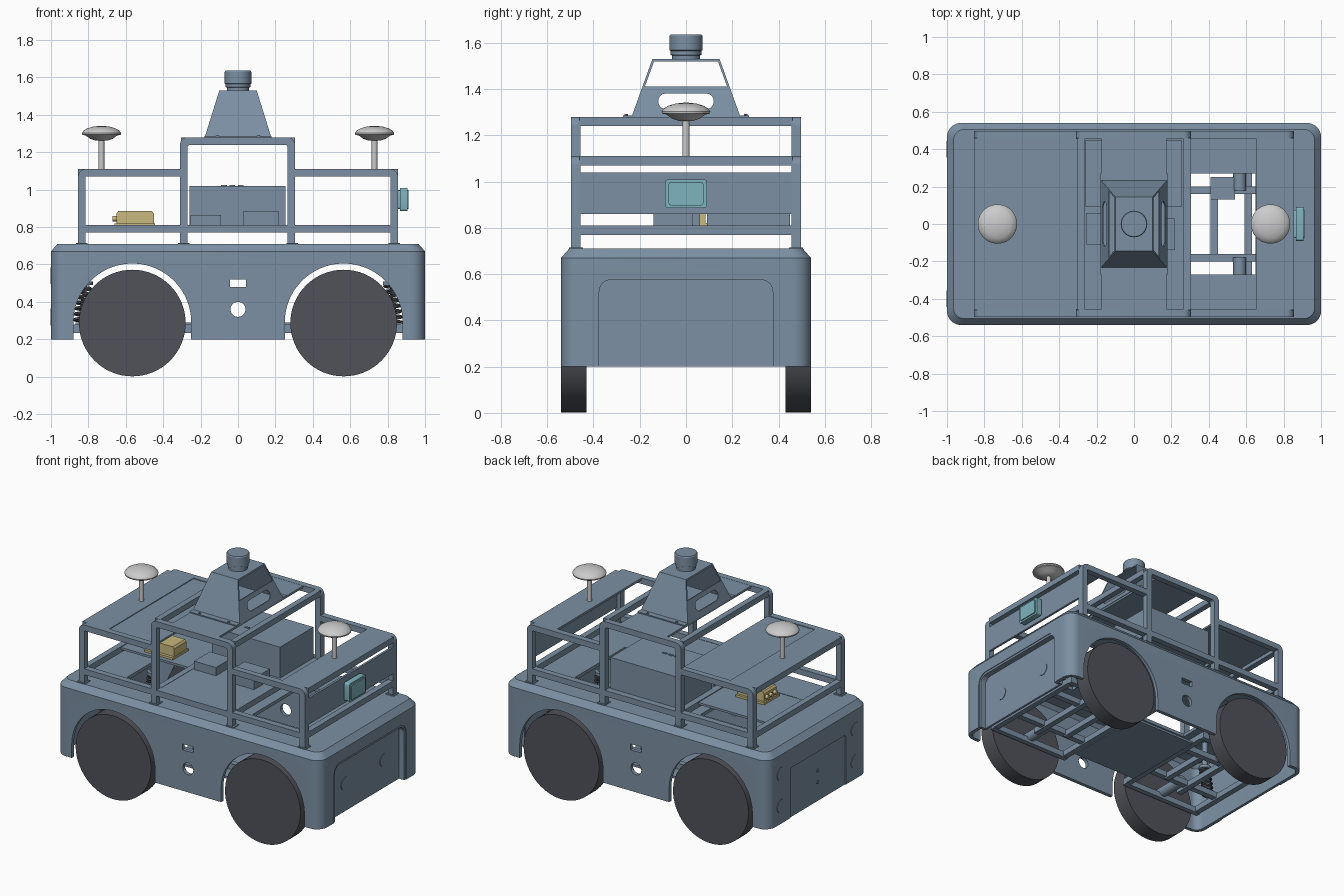
import bpy, bmesh, math

if "Cube" in bpy.data.objects:
    bpy.data.objects.remove(bpy.data.objects["Cube"])

def material(name, rgb):
    m = bpy.data.materials.new(name)
    m.diffuse_color = (*rgb, 1)
    m.use_nodes = True
    m.node_tree.nodes["Principled BSDF"].inputs["Base Color"].default_value = m.diffuse_color
    return m

BLUE = material("blue_grey", (0.20, 0.28, 0.37))
DARK = material("dark_rubber", (0.08, 0.085, 0.10))
PALE = material("pale_plastic", (0.62, 0.62, 0.62))
GOLD = material("sand_yellow", (0.58, 0.48, 0.21))
TEAL = material("teal", (0.21, 0.45, 0.52))

def finish(name, bm, mat, fix=True):
    if fix:
        bmesh.ops.recalc_face_normals(bm, faces=bm.faces)
    me = bpy.data.meshes.new(name)
    bm.to_mesh(me)
    bm.free()
    me.materials.append(mat)
    ob = bpy.data.objects.new(name, me)
    bpy.context.collection.objects.link(ob)
    return ob

def prism(name, pts, axis, lo, hi, mat=BLUE):
    """Extrude a 2D outline along one axis."""
    put = {'x': lambda a, b, t: (t, a, b), 'y': lambda a, b, t: (a, t, b),
           'z': lambda a, b, t: (a, b, t)}[axis]
    bm = bmesh.new()
    A, B = [[bm.verts.new(put(a, b, t)) for a, b in pts] for t in (lo, hi)]
    n = len(pts)
    bm.faces.new(A)
    bm.faces.new(B[::-1])
    for i in range(n):
        bm.faces.new((A[i], B[i], B[(i + 1) % n], A[(i + 1) % n]))
    return finish(name, bm, mat)

def box(name, x0, x1, y0, y1, z0, z1, mat=BLUE):
    return prism(name, [(x0, y0), (x1, y0), (x1, y1), (x0, y1)], 'z', z0, z1, mat)

def arc(cx, cy, r, a0, a1, n):
    return [(cx + r * math.cos(math.radians(a0 + (a1 - a0) * i / n)),
             cy + r * math.sin(math.radians(a0 + (a1 - a0) * i / n))) for i in range(n + 1)]

def circle(cx, cy, r, n=32):
    return arc(cx, cy, r, 0, 360, n)[:-1]

def rounded(hx, hy, r, cx=0, cy=0, n=8):
    pts = []
    for sx, sy, a in ((1, -1, -90), (1, 1, 0), (-1, 1, 90), (-1, -1, 180)):
        pts += arc(cx + sx * (hx - r), cy + sy * (hy - r), r, a, a + 90, n)
    return pts

def arch(x0, x1, z0, z1, r, n=8):
    """Upside-down U outline, from bottom right to bottom left."""
    return ([(x1, z0)] + arc(x1 - r, z1 - r, r, 0, 90, n)
            + arc(x0 + r, z1 - r, r, 90, 180, n) + [(x0, z0)])

def hoop(x0, x1, z0, z1, r, w):
    return arch(x0, x1, z0, z1, r) + arch(x0 + w, x1 - w, z0, z1 - w, max(r - w, .015))[::-1]

def lathe(name, prof, x, mat, n=40):
    bm = bmesh.new()
    rings = [[bm.verts.new((x + a, b, z)) for a, b in circle(0, 0, r, n)] for r, z in prof]
    for p, q in zip(rings, rings[1:]):
        for i in range(n):
            bm.faces.new((p[i], p[(i + 1) % n], q[(i + 1) % n], q[i]))
    bm.faces.new(rings[0])
    bm.faces.new(rings[-1])
    return finish(name, bm, mat)

def apply_all(ob):
    me = bpy.data.meshes.new_from_object(ob.evaluated_get(bpy.context.evaluated_depsgraph_get()))
    ob.modifiers.clear()
    ob.data = me

def solidify(ob, t):
    m = ob.modifiers.new("thickness", 'SOLIDIFY')
    m.thickness, m.offset = t, -1
    apply_all(ob)

def cut(ob, cutter):
    cutter.hide_render = True
    m = ob.modifiers.new("cut", 'BOOLEAN')
    m.object, m.operation, m.solver = cutter, 'DIFFERENCE', 'EXACT'
    apply_all(ob)
    bpy.data.objects.remove(cutter)

# Body shell: hollow tub with chamfered top edge
bm = bmesh.new()
rings = [[bm.verts.new((x, y, z)) for x, y in rounded(1 - d, .54 - d, .075 - d * .6)]
         for z, d in ((.2, 0), (.67, 0), (.71, .035))]
for p, q in zip(rings, rings[1:]):
    for i in range(len(p)):
        j = (i + 1) % len(p)
        bm.faces.new((p[i], p[j], q[j], q[i]))
bm.faces.new(rings[-1])
shell = finish("body_shell", bm, BLUE, fix=False)
solidify(shell, .025)
for s in (-1, 1):
    cut(shell, prism("arch_cutter", [(s * .565 + .315, .1)] + arc(s * .565, .29, .315, 0, 180, 40)
                     + [(s * .565 - .315, .1)], 'y', -.7, .7))
    a, b = sorted((s * .3, s * .65))
    cut(shell, box("deck_cutter", a, b, -.27, .27, .6, .8))
cut(shell, prism("port_cutter", circle(0, .36, .04), 'y', -.7, .7))
cut(shell, box("slot_cutter", -.042, .042, -.7, .7, .48, .52))
cut(shell, prism("nose_cutter", arch(-.39, .39, .1, .59, .07), 'x', .9, 1.1))
cut(shell, prism("door_cutter", arch(-.3, .3, .1, .54, .02), 'x', -1.1, -.994))

# Recessed nose panel, lamps and rear details
prism("nose_frame", hoop(-.395, .395, .2, .595, .07, .02), 'x', .945, .995)
prism("nose_panel", arch(-.39, .39, .2, .59, .07), 'x', .94, .955)
for s in (-1, 1):
    prism("nose_lamp", circle(s * .21, .39, .043), 'x', .95, .959)
    for z in (.32, .54):
        prism("rear_lamp", circle(s * .4, z, .045), 'x', -1.003, -.98)
for z in (.33, .41):
    prism("door_bolt", circle(0, z, .012, 12), 'x', -.999, -.985)

# Wheels, axles, trailing arms and coil springs
for sx in (-1, 1):
    for sy in (-1, 1):
        y0, y1 = sorted((sy * .43, sy * .54))
        prism("wheel", circle(sx * .565, .287, .285, 64), 'y', y0, y1, DARK)
        y0, y1 = sorted((sy * .18, sy * .43))
        prism("axle", circle(sx * .565, .287, .035, 20), 'y', y0, y1)
        a, b = sorted((sx * .25, sx * .88))
        y0, y1 = sorted((sy * .375, sy * .41))
        box("trailing_arm", a, b, y0, y1, .235, .275)
        cu = bpy.data.curves.new("spring_path", 'CURVE')
        cu.dimensions, cu.bevel_depth, cu.bevel_resolution = '3D', .008, 1
        sp = cu.splines.new('POLY')
        sp.points.add(112)
        for i, p in enumerate(sp.points):
            t = i / 112
            p.co = (sx * (.845 - .03 * t) + .033 * math.cos(t * 44), sy * .25 + .033 * math.sin(t * 44),
                    .29 + .21 * t, 1)
        tmp = bpy.data.objects.new("spring_curve", cu)
        bpy.context.collection.objects.link(tmp)
        me = bpy.data.meshes.new_from_object(tmp.evaluated_get(bpy.context.evaluated_depsgraph_get()))
        bpy.data.objects.remove(tmp)
        me.materials.append(DARK)
        bpy.context.collection.objects.link(bpy.data.objects.new("coil_spring", me))
        lathe("spring_seat", [(.04, .49), (.04, .51), (.02, .51), (.02, .69)], sx * .815, BLUE, 20).location.y = sy * .25

# Chassis frame
for s in (-1, 1):
    box("chassis_rail", -.87, .87, s * .18 - .02, s * .18 + .02, .25, .29)
    for x, h in ((.27, .41), (.43, .18), (.61, .27), (.86, .41)):
        box("chassis_crossbar", s * x - .02, s * x + .02, -h, h, .24, .28)
box("battery_tray", -.25, .25, -.3, .3, .235, .25)
box("chassis_bracket", .41, .54, .13, .25, .29, .305)

# Side hoops and lower rails
W = .04
for s in (-1, 1):
    y0, y1 = sorted((s * .455, s * .497))
    prism("tall_hoop", hoop(-.31, .305, .7, 1.28, .04, W), 'y', y0, y1)
    for d in (-1, 1):
        outer = [(.855, .7)] + arc(.815, 1.07, .04, 0, 90, 6) + [(.29, 1.11), (.29, 1.07), (.815, 1.07), (.815, .7)]
        prism("low_hoop", [(d * x, z) for x, z in outer], 'y', y0, y1)
        for x in (.29, .835):
            box("post_foot", d * x - .03, d * x + .03, s * .476 - .03, s * .476 + .03, .705, .715)
    box("lower_rail", -.83, .83, y0, y1, .77, .81)
    # Crossbars between the two sides
    for x, z in ((.285, 1.24), (.285, .77), (.835, 1.07), (.835, .77)):
        box("crossbar", s * x - .02, s * x + .02, -.46, .46, z, z + W)
    # Antenna shelf, pole and dish
    a, b = sorted((s * .655, s * .82))
    box("antenna_shelf", a, b, -.456, .456, 1.095, 1.11)
    lathe("antenna_pole", [(.015, 1.1), (.015, 1.28)], s * .73, PALE, 20)
    lathe("antenna_dome", [(.03, 1.262), (.06, 1.272), (.085, 1.29), (.104, 1.294), (.105, 1.302),
                           (.096, 1.316), (.075, 1.328), (.045, 1.337), (.01, 1.341)], s * .73, PALE)

# Panels
box("rear_roof_panel", -.655, -.3, -.456, .456, 1.092, 1.105)
box("front_plate", .84, .855, -.46, .46, .86, 1.04)
box("platform", -.305, .305, -.456, .456, .79, .808)
box("rear_shelf", -.82, -.3, -.1, .3, .79, .805)
box("mast_shelf", -.175, .175, -.46, .46, 1.265, 1.279)

# Equipment boxes
box("large_equipment_box", -.26, .255, .09, .45, .805, 1.02)
box("small_box_rear", -.255, -.09, -.11, .06, .805, .865)
box("small_box_front", .03, .22, -.14, .03, .805, .885)
for i in range(3):
    box("box_vent", -.09 + i * .045, -.06 + i * .045, .2, .215, 1.018, 1.024)

# Yellow sensor unit
box("yellow_base", -.66, -.445, -.07, .1, .805, .82, GOLD)
prism("yellow_housing", [(-.65, .82), (-.45, .82), (-.45, .872), (-.46, .885), (-.64, .885), (-.65, .872)],
      'y', -.05, .085, GOLD)
for y in (-.025, .02, .06):
    prism("yellow_connector", circle(y, .845, .014, 16), 'x', -.67, -.65, GOLD)

# Teal box on the front plate
prism("teal_box", rounded(.09, .062, .012, 0, .947, 4), 'x', .865, .905, TEAL)
prism("teal_flange", rounded(.075, .05, .01, 0, .947, 4), 'x', .852, .912, TEAL)

# Sensor mast: folded sheet pyramid with side openings
bm = bmesh.new()
lo, hi = [[bm.verts.new((sx * hx, sy * hy, z)) for sx, sy in ((-1, -1), (1, -1), (1, 1), (-1, 1))]
          for hx, hy, z in ((.178, .235, 1.28), (.1, .145, 1.53))]
for i in range(4):
    bm.faces.new((lo[i], lo[(i + 1) % 4], hi[(i + 1) % 4], hi[i]))
bm.faces.new(hi)
mast = finish("mast_housing", bm, BLUE, fix=False)
solidify(mast, .008)
cut(mast, prism("window_cutter", [(-.178, 1.41), (.178, 1.41), (.138, 1.52), (-.138, 1.52)], 'x', -.3, .3))
cut(mast, prism("grip_cutter", rounded(.12, .033, .032, 0, 1.347), 'x', -.3, .3))
for s in (-1, 1):
    box("mast_flange", -.178, .178, s * .25 - .022, s * .25 + .022, 1.279, 1.286)
    for x in (-.11, .11):
        prism("flange_screw", circle(x, s * .258, .008, 12), 'z', 1.28, 1.291)

# Lidar on top
lathe("lidar", [(.06, 1.53), (.06, 1.545), (.066, 1.548), (.066, 1.565), (.071, 1.568), (.071, 1.63),
                (.067, 1.636)], 0, BLUE)

# Smooth the round parts, keep hard edges
obs = list(bpy.context.collection.objects)
for ob in obs:
    ob.select_set(True)
bpy.context.view_layer.objects.active = obs[0]
bpy.ops.object.shade_smooth_by_angle(angle=math.radians(30))
